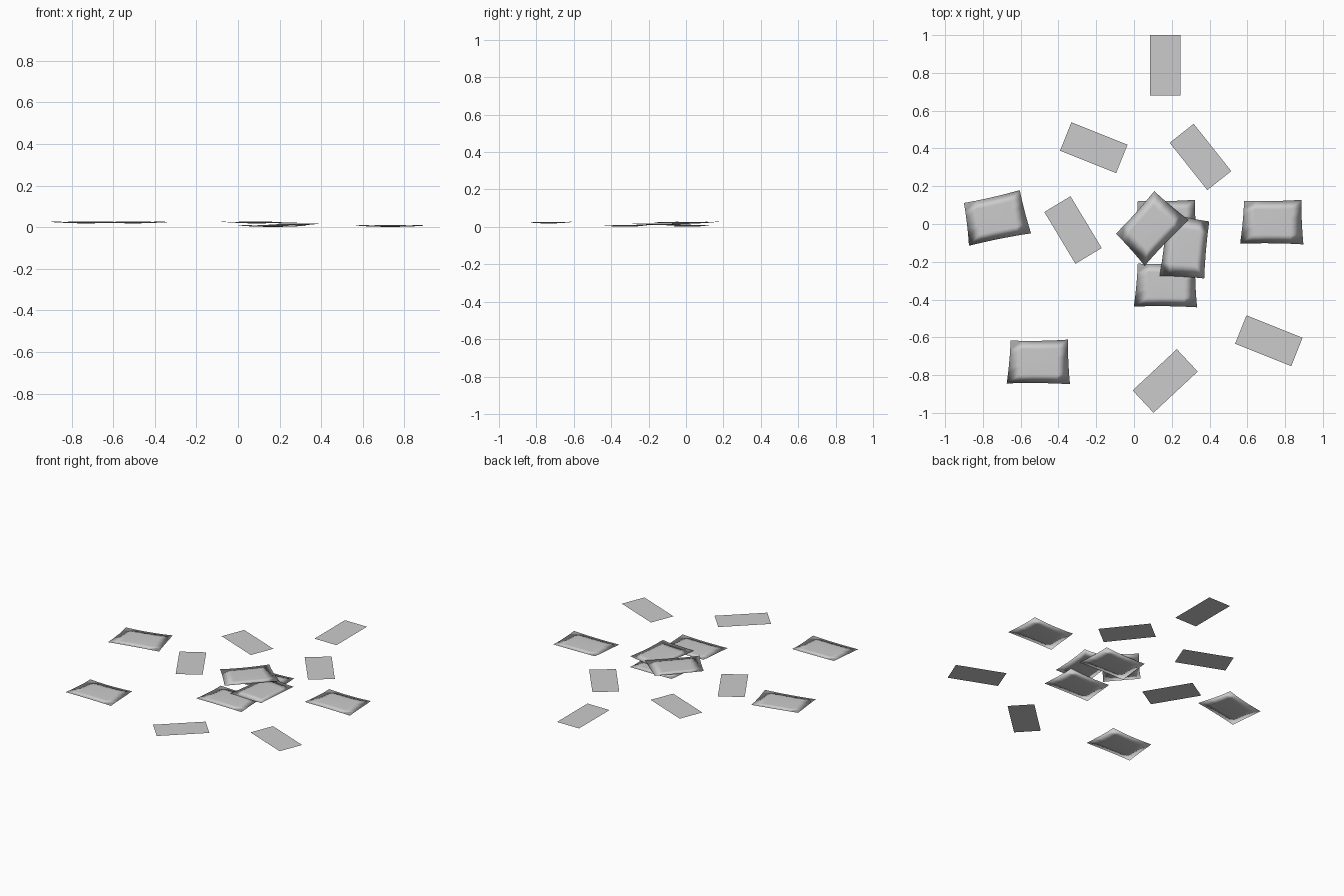
import bpy, bmesh, math

if "Cube" in bpy.data.objects:
    bpy.data.objects.remove(bpy.data.objects["Cube"])

def add_mesh(name, verts, faces, loc, deg):
    me = bpy.data.meshes.new(name)
    me.from_pydata(verts, [], faces)
    ob = bpy.data.objects.new(name, me)
    ob.location = loc
    ob.rotation_euler[2] = math.radians(deg)
    bpy.context.collection.objects.link(ob)
    return ob

# flat paper slips lying on the ground: x, y, turn
SLIPS = [(0.166, 0.840, 90), (-0.213, 0.404, -21.8), (0.352, 0.355, -51.5),
         (-0.323, -0.032, -59), (0.714, -0.618, -21.8), (0.165, -0.831, 43)]
for i, (x, y, a) in enumerate(SLIPS):
    add_mesh(f"paper_slip_{i+1}",
             [(-.16, -.081, 0), (.16, -.081, 0), (.16, .081, 0), (-.16, .081, 0)],
             [(0, 1, 2, 3)], (x, y, 0), a)

N = 5
TL, TR, BR, BL = (-.145, .113), (.158, .118), (.169, -.118), (-.166, -.114)

def packet_point(u, v, side):
    # tapered outline with slightly drawn-in edges, puffed middle, raised far rim
    s, t = (u + 1) / 2, (v + 1) / 2
    x, y = ((1 - t) * ((1 - s) * BL[k] + s * BR[k]) + t * ((1 - s) * TL[k] + s * TR[k])
            for k in (0, 1))
    y -= 0.004 * v * (1 - u * u)
    x -= 0.003 * u * (1 - v * v)
    z = side * 0.0045 * (1 - u * u) * (1 - v * v) ** 0.8
    z += 0.004 * max(v, 0) ** 3 * (0.5 + 0.5 * u * u) + 0.001 * u * u
    return x, y, z

def packet(name, loc, deg):
    verts, faces = [], []
    for side in (1, -1):
        base = len(verts)
        for j in range(N + 1):
            for i in range(N + 1):
                verts.append(packet_point(2 * i / N - 1, 2 * j / N - 1, side))
        for j in range(N):
            for i in range(N):
                a = base + j * (N + 1) + i
                f = (a, a + 1, a + N + 2, a + N + 1)
                faces.append(f if side > 0 else f[::-1])
    ob = add_mesh(name, verts, faces, loc, deg)
    # weld the two skins along the rim so the shading rolls over the edge
    bm = bmesh.new()
    bm.from_mesh(ob.data)
    bmesh.ops.remove_doubles(bm, verts=bm.verts, dist=0.0001)
    for f in bm.faces:
        f.smooth = True
    bm.to_mesh(ob.data)
    bm.free()

# soft packets, single and heaped in the middle: x, y, z, turn
PACKETS = [(0.728, 0.010, 0.006, 0), (-0.508, -0.730, 0.023, 0),
           (0.165, -0.323, 0.006, 0), (0.165, 0.010, 0.006, 0),
           (-0.735, 0.031, 0.023, 12), (0.271, -0.119, 0.014, -96),
           (0.086, -0.022, 0.023, 47)]
for i, (x, y, z, a) in enumerate(PACKETS):
    packet(f"packet_{i+1}", (x, y, z), a)
